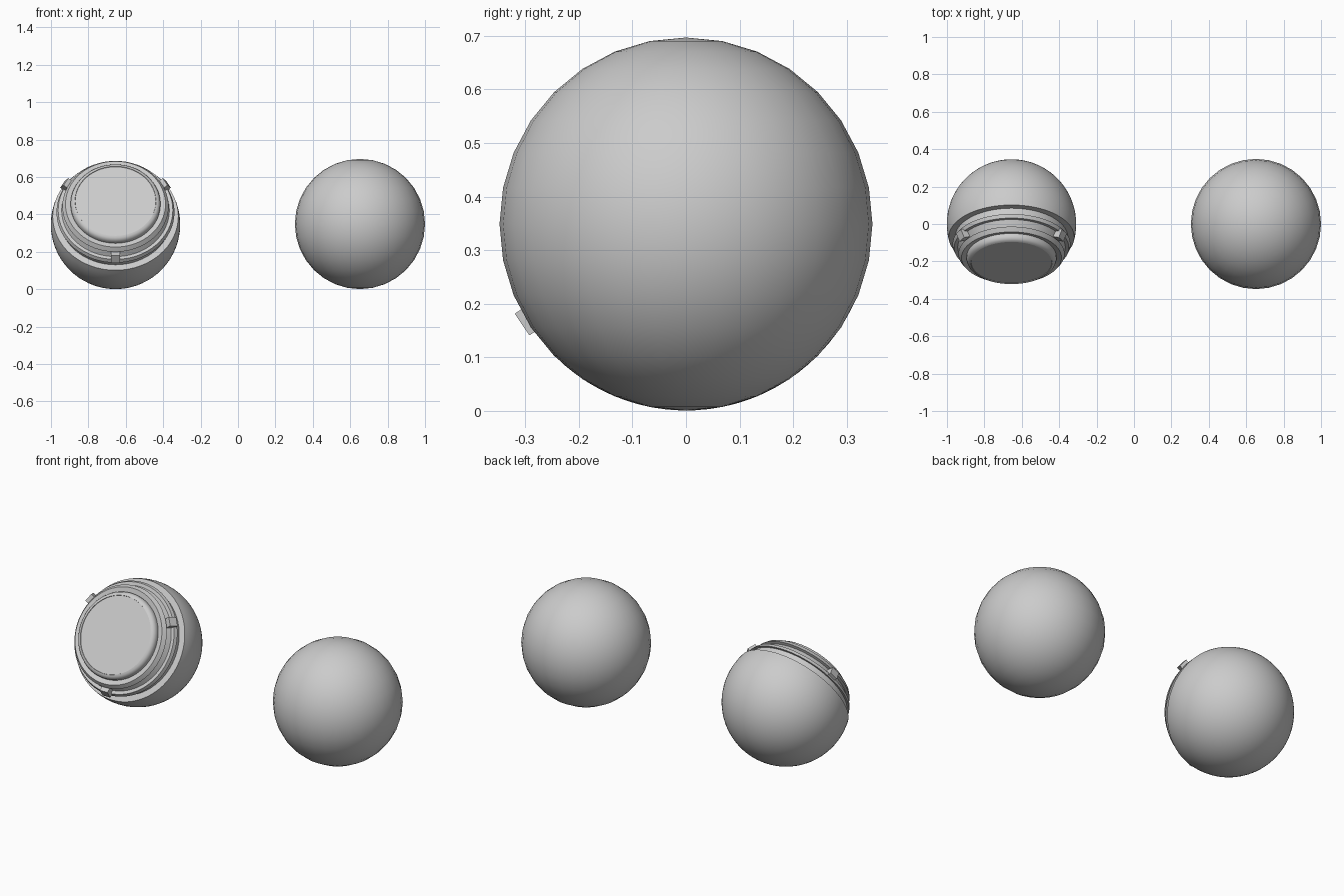
import bpy, bmesh, math
from mathutils import Matrix, Vector

if "Cube" in bpy.data.objects:
    bpy.data.objects.remove(bpy.data.objects["Cube"])

TILT = math.radians(59)
CENTRE = Vector((-0.655, 0, 0.347))
PLACE = Matrix.Translation(CENTRE) @ Matrix.Rotation(TILT, 4, 'X')


def finish(bm, name, angle=30):
    bmesh.ops.recalc_face_normals(bm, faces=bm.faces)
    me = bpy.data.meshes.new(name)
    bm.to_mesh(me)
    bm.free()
    ob = bpy.data.objects.new(name, me)
    bpy.context.collection.objects.link(ob)
    bpy.ops.object.select_all(action='DESELECT')
    ob.select_set(True)
    bpy.context.view_layer.objects.active = ob
    bpy.ops.object.shade_smooth_by_angle(angle=math.radians(angle))
    return ob


def lathe(profile, name, steps=64):
    bm = bmesh.new()
    vs = [bm.verts.new((p, 0, h)) for p, h in profile]
    es = [bm.edges.new(pair) for pair in zip(vs, vs[1:])]
    bmesh.ops.spin(bm, geom=vs + es, cent=(0, 0, 0), axis=(0, 0, 1),
                   angle=2 * math.pi, steps=steps)
    bmesh.ops.remove_doubles(bm, verts=bm.verts, dist=1e-5)
    bm.transform(PLACE)
    return finish(bm, name)


def arc(r, h0, h1, n):
    a0, a1 = math.asin(h0 / r), math.asin(h1 / r)
    angles = [a0 + (a1 - a0) * i / n for i in range(n + 1)]
    return [(max(r * math.cos(a), 0), r * math.sin(a)) for a in angles]


# Plain ball
bm = bmesh.new()
bmesh.ops.create_uvsphere(bm, u_segments=32, v_segments=16, radius=0.348)
bm.transform(Matrix.Translation((0.652, 0, 0.349)))
finish(bm, "plain_ball")

# Stepped ball: shell, slot, grooved band, collar and flat face
profile = arc(0.346, -0.346, 0.083, 24)
profile += [(0.302, 0.083), (0.302, 0.127)]
profile += arc(0.340, 0.127, 0.147, 2)
profile += [(0.288, 0.145), (0.265, 0.183)]
profile += arc(0.340, 0.187, 0.210, 2)
profile += [(0.240, 0.203), (0.240, 0.218), (0.235, 0.231), (0.226, 0.239),
            (0.2166, 0.242), (0.2155, 0.239), (0, 0.239)]
lathe(profile, "stepped_ball")

# Three tabs bridging the groove
for i in range(3):
    bm = bmesh.new()
    bmesh.ops.create_cube(bm, size=1)
    bm.transform(Matrix.Diagonal((0.05, 0.05, 0.049, 1)))
    lean = Matrix.Rotation(-math.radians(25), 4, 'Y')
    spin = Matrix.Rotation(math.radians(-90 + 120 * i), 4, 'Z')
    bm.transform(PLACE @ spin @ Matrix.Translation((0.294, 0, 0.156)) @ lean)
    finish(bm, "groove_tab_%d" % (i + 1))
